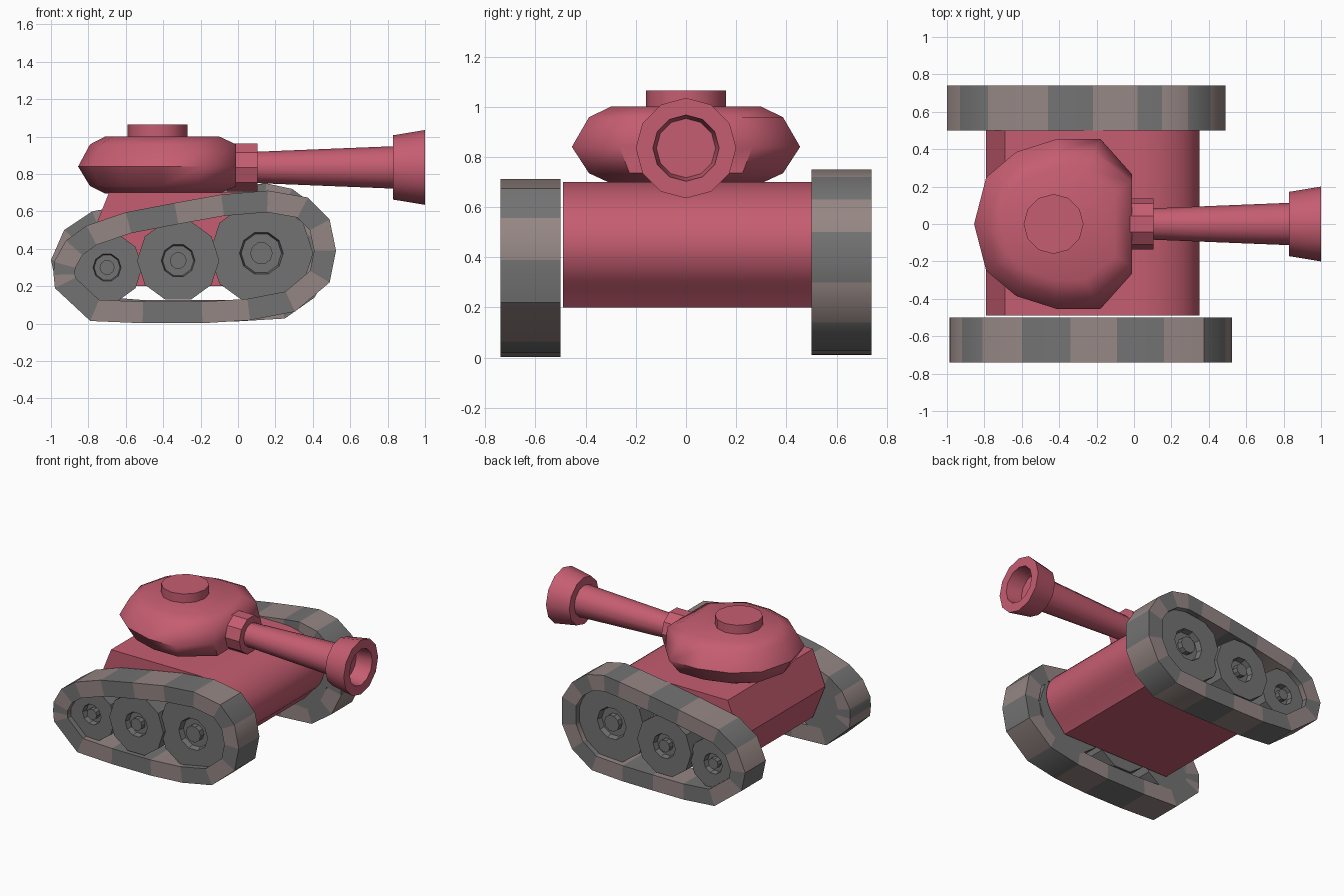
import bpy, bmesh
from math import sin, cos, pi
from mathutils import Vector

if "Cube" in bpy.data.objects:
    bpy.data.objects.remove(bpy.data.objects["Cube"])


def material(name, rgb):
    m = bpy.data.materials.new(name)
    m.diffuse_color = (*rgb, 1)
    m.use_nodes = True
    m.node_tree.nodes["Principled BSDF"].inputs["Base Color"].default_value = m.diffuse_color
    return m


RED = material("red_paint", (0.56, 0.11, 0.165))
GREY = material("dark_grey", (0.17, 0.17, 0.17))
LIGHT = material("warm_grey", (0.30, 0.24, 0.23))


def loft(name, rings, mats, caps=True, alternate=False, smooth=0.6):
    """Skin a list of equal rings; without caps the last ring joins the first."""
    bm = bmesh.new()
    loops = [[bm.verts.new(p) for p in r] for r in rings]
    n = len(loops[0])
    pairs = list(zip(loops, loops[1:]))
    if not caps:
        pairs.append((loops[-1], loops[0]))
    for a, b in pairs:
        for i in range(n):
            j = (i + 1) % n
            f = bm.faces.new((a[i], a[j], b[j], b[i]))
            if alternate:
                f.material_index = i % 2
    if caps:
        bm.faces.new(loops[0])
        bm.faces.new(loops[-1])
    bmesh.ops.recalc_face_normals(bm, faces=bm.faces)
    me = bpy.data.meshes.new(name)
    bm.to_mesh(me)
    bm.free()
    for m in mats:
        me.materials.append(m)
    ob = bpy.data.objects.new(name, me)
    bpy.context.collection.objects.link(ob)
    bpy.ops.object.select_all(action="DESELECT")
    bpy.context.view_layer.objects.active = ob
    ob.select_set(True)
    bpy.ops.object.shade_smooth_by_angle(angle=smooth)
    return ob


def lathe(name, profile, centre, axis, sides, mat, phase=0.0):
    """Turn (radius, position) pairs about the x, y or z axis."""
    rings = []
    for r, t in profile:
        ring = []
        for k in range(sides):
            a = phase + 2 * pi * k / sides
            u, v = r * cos(a), r * sin(a)
            off = {"x": (t, u, v), "y": (u, t, v), "z": (u, v, t)}[axis]
            ring.append(Vector(centre) + Vector(off))
        rings.append(ring)
    return loft(name, rings, [mat])


def inset(pts, d):
    """Offset a clockwise outline inwards by d."""
    out = []
    for i, p in enumerate(pts):
        p = Vector(p)
        e1 = (p - Vector(pts[i - 1])).normalized()
        e2 = (Vector(pts[(i + 1) % len(pts)]) - p).normalized()
        n1, n2 = Vector((e1.y, -e1.x)), Vector((e2.y, -e2.x))
        m = (n1 + n2).normalized()
        out.append(p + m * d / m.dot(n1))
    return out


# Tracks: the two belts have slightly different outlines (clockwise, x z)
near = [(-.984, .33), (-.92, .444), (-.81, .524), (-.6, .595), (-.34, .645), (-.09, .69),
        (.16, .711), (.374, .674), (.49, .556), (.524, .39), (.49, .22), (.305, .064),
        (.064, .018), (-.19, .002), (-.51, .002), (-.79, .014), (-.979, .19), (-.986, .26)]
far = [(-1, .34), (-.93, .5), (-.78, .6), (-.46, .66), (-.22, .7), (.02, .735), (.15, .75),
       (.29, .72), (.41, .63), (.49, .5), (.49, .3), (.41, .14), (.25, .027), (0, .012),
       (-.25, .01), (-.5, .01), (-.75, .03), (-.97, .2)]
for side, outline, s in (("near", near, -1), ("far", far, 1)):
    inner = inset(outline, .115)
    rings = [[(p[0], s * y, p[1]) for p in ring]
             for ring, y in ((outline, .5), (outline, .74), (inner, .74), (inner, .5))]
    loft(side + "_track", rings, [LIGHT, GREY], caps=False, alternate=True)
    # Road wheels with recessed hub and axle nub
    for label, x, z, r, out, hub, nub in (("rear", -.70, .30, .188, .70, .075, .04),
                                          ("middle", -.32, .337, .22, .725, .09, .045),
                                          ("front", .125, .376, .277, .70, .117, .06)):
        if s > 0:
            z += .015
            x -= .01
        prof = [(r, .5), (r, out), (hub, out), (hub * .92, out - .04),
                (nub, out - .04), (nub, out)]
        lathe(f"{side}_{label}_wheel", [(a, s * y) for a, y in prof],
              (x, 0, z), "y", 10, GREY)

# Hull: rounded nose, folded rear
side_profile = [(-.69, .7), (-.79, .45), (-.69, .2), (.19, .2)]
side_profile += [(.02 + .33 * cos(a), .45 + .25 * sin(a))
                 for a in (-pi / 4 + .75 * pi * k / 14 for k in range(15))]
loft("hull", [[(x, y, z) for x, z in side_profile] for y in (-.49, .5)], [RED], smooth=.35)

# Turret: bevelled dome with a flat front
half = [(-.01, .265), (-.18, .455), (-.41, .455), (-.63, .385), (-.79, .25)]
plan = half + [(-.855, 0)] + [(x, -y) for x, y in reversed(half)]
cx = -.43
rings = []
for z, k, front in ((.695, .66, -.1), (.735, .85, -.01), (.84, 1, -.01), (.958, .85, -.01), (1, .66, -.1)):
    rings.append([(front if x > -.05 else cx + (x - cx) * k, y * k, z) for x, y in plan])
loft("turret", rings, [RED], smooth=.9)
lathe("hatch", [(.16, .98), (.16, 1.065)], (cx, 0, 0), "z", 12, RED)

# Gun: collar, flared barrel and hollow muzzle
gun = (0, 0, .835)
lathe("gun_collar", [(.135, -.06), (.135, .105)], gun, "x", 10, RED)
lathe("gun_barrel", [(.083, .08), (.114, .85)], gun, "x", 12, RED)
lathe("muzzle", [(.1, .83), (.172, .83), (.2, 1), (.132, 1), (.118, .88)],
      gun, "x", 12, RED)
